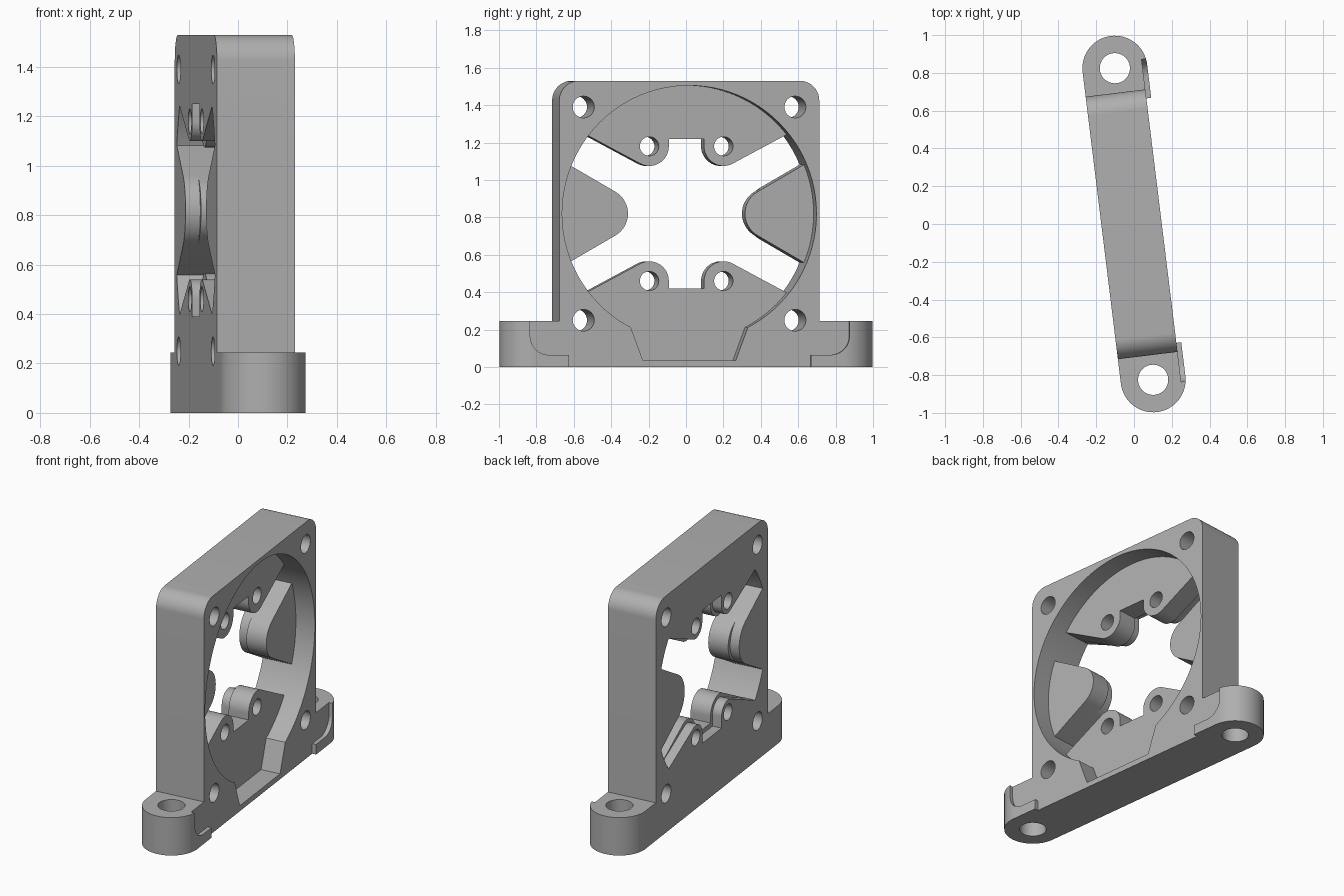
import bpy, bmesh, math
from mathutils import Matrix

if "Cube" in bpy.data.objects:
    bpy.data.objects.remove(bpy.data.objects["Cube"], do_unlink=True)

TILT = math.radians(7)               # whole bracket is turned about z
BACK, FLOOR, FRONT = -0.172, 0.02, 0.146
STEP = -0.112                        # boundary between thin back layer and web body
MID, BORE = 0.82, 0.685              # fan bore centre height and radius

grey = bpy.data.materials.new("plain grey")
grey.use_nodes = True
colour = (0.43, 0.43, 0.43, 1)
grey.diffuse_color = colour
grey.node_tree.nodes["Principled BSDF"].inputs["Base Color"].default_value = colour


def arc(cx, cy, r, a0, a1, n=16):
    return [(cx + r * math.cos(math.radians(a0 + (a1 - a0) * i / n)),
             cy + r * math.sin(math.radians(a0 + (a1 - a0) * i / n))) for i in range(n + 1)]


def circle(cx, cy, r, n=40):
    return arc(cx, cy, r, 0, 360, n)[:-1]


def mirrored(half):
    """Close a right-hand profile with its mirror image."""
    return half + [(-u, z) for u, z in reversed(half)]


def prism(name, pts, lo, hi, upright=False):
    """Extrude a side profile through the thickness, or a plan upwards."""
    bm = bmesh.new()
    verts = [bm.verts.new((a, b, lo) if upright else (lo, a, b)) for a, b in pts]
    face = bm.faces.new(verts)
    new = bmesh.ops.extrude_face_region(bm, geom=[face])["geom"]
    move = (0, 0, hi - lo) if upright else (hi - lo, 0, 0)
    bmesh.ops.translate(bm, vec=move, verts=[g for g in new if isinstance(g, bmesh.types.BMVert)])
    bmesh.ops.recalc_face_normals(bm, faces=bm.faces)
    mesh = bpy.data.meshes.new(name)
    bm.to_mesh(mesh)
    bm.free()
    mesh.materials.append(grey)
    obj = bpy.data.objects.new(name, mesh)
    bpy.context.collection.objects.link(obj)
    return obj


def combine(obj, tool, operation="DIFFERENCE"):
    mod = obj.modifiers.new("combine", "BOOLEAN")
    mod.operation, mod.object, mod.solver = operation, tool, "EXACT"
    graph = bpy.context.evaluated_depsgraph_get()
    mesh = bpy.data.meshes.new_from_object(obj.evaluated_get(graph))
    obj.modifiers.clear()
    obj.data = mesh
    bpy.data.objects.remove(tool, do_unlink=True)


# Mounting foot: a long rounded bar, relieved at the front to leave end lips
foot_plan = arc(0, 0.831, -BACK, 0, 180, 32) + arc(0, -0.831, -BACK, 180, 360, 32)
bracket = prism("fan_bracket", foot_plan, 0, 0.245, upright=True)
relief = mirrored([(0.652, -0.1), (0.652, 0.065)] + arc(0.76, 0.165, 0.1, -90, 0) + [(0.86, 0.4)])
combine(bracket, prism("relief", relief, FRONT, 0.3))

# Square frame with rounded top corners
frame = mirrored([(0.70, 0)] + arc(0.595, 1.425, 0.105, 0, 90))
combine(bracket, prism("frame", frame, BACK, FRONT), "UNION")

# Bore, lower pocket and screw holes
combine(bracket, prism("bore", circle(0, MID, BORE, 96), -0.4, 0.4))
pocket = mirrored([(0.25, 0.035), (0.32, 0.225), (0.32, 0.4)])
combine(bracket, prism("pocket", pocket, FLOOR, 0.4))
for side in (-1, 1):
    combine(bracket, prism("foot_hole", circle(0, side * 0.831, 0.08), -0.2, 0.5, upright=True))
    for up in (-1, 1):
        combine(bracket, prism("screw_hole", circle(side * 0.57, MID + up * 0.57, 0.058), -0.4, 0.4))
parts = [bracket]


def web_profile(up, boss, bridge):
    """Top or bottom web: two round bosses joined by a bridge, ending on the bore."""
    half = [(0.2 - boss, bridge)] + arc(0.2, -0.36, boss, 180, 60)
    half += arc(0, 0, BORE + 0.003, -38, -90, 24)[:-1]
    pts = half + [(-u, z) for u, z in ([(0, -BORE - 0.003)] + half[::-1])]
    return [(u, MID - up * z) for u, z in pts]


def wedge_profile(side, r):
    """Side wedge with 30 degree flanks and a rounded tip."""
    tip = arc(0.18 + 2 * r, 0, r, 240, 120)
    rim = arc(0, 0, BORE + 0.003, 22.5, -22.5, 24)
    return [(side * u, MID + z) for u, z in tip + rim]


# Webs and wedges, each a body with a slightly smaller back layer
for sign, web_name, wedge_name in ((1, "top_web", "back_wedge"), (-1, "bottom_web", "front_wedge")):
    for suffix, lo, hi, boss, bridge, tip in (("body", STEP, FLOOR, 0.105, -0.40, 0.135),
                                              ("back_layer", BACK, STEP, 0.08, -0.43, 0.16)):
        web = prism(f"{web_name}_{suffix}", web_profile(sign, boss, bridge), lo, hi)
        for side in (-1, 1):
            combine(web, prism("boss_hole", circle(side * 0.2, MID + sign * 0.36, 0.051), -0.4, 0.4))
        parts += [web, prism(f"{wedge_name}_{suffix}", wedge_profile(sign, tip), lo, hi)]

# Turn everything to its final angle and smooth the round surfaces
bpy.ops.object.select_all(action="DESELECT")
for obj in parts:
    obj.data.transform(Matrix.Rotation(TILT, 4, "Z"))
    obj.select_set(True)
bpy.context.view_layer.objects.active = bracket
bpy.ops.object.shade_smooth_by_angle(angle=math.radians(30))
